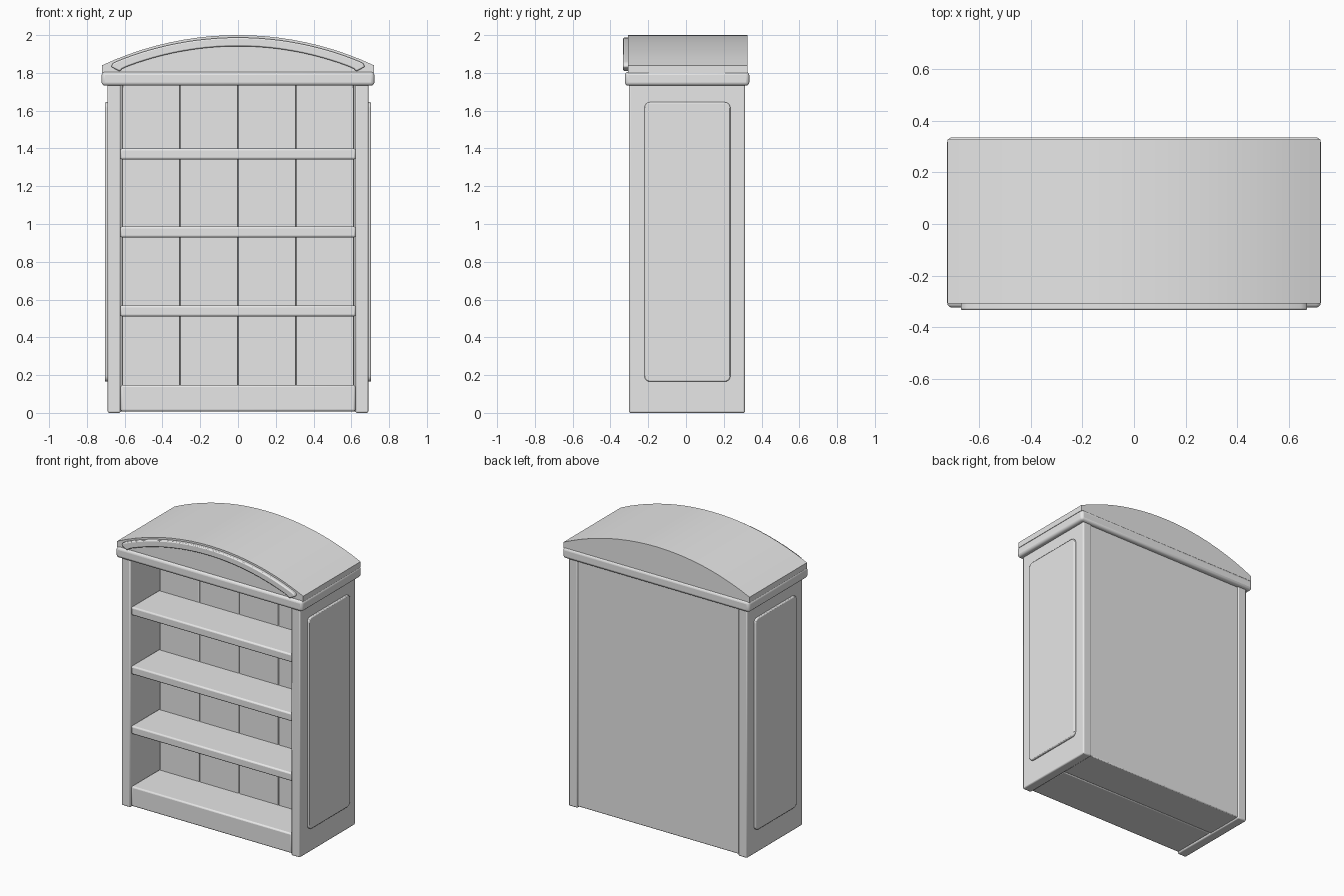
import bpy, bmesh, math

if "Cube" in bpy.data.objects:
    bpy.data.objects.remove(bpy.data.objects["Cube"])

wood = bpy.data.materials.new("light grey")
wood.diffuse_color = (0.8, 0.8, 0.8, 1)
wood.use_nodes = True
wood.node_tree.nodes["Principled BSDF"].inputs["Base Color"].default_value = wood.diffuse_color


def finish(bm, name, bevel=0.0, segs=2):
    """Turn a bmesh into a smooth-shaded object with optional rounded edges."""
    bmesh.ops.recalc_face_normals(bm, faces=bm.faces)
    me = bpy.data.meshes.new(name)
    bm.to_mesh(me)
    bm.free()
    ob = bpy.data.objects.new(name, me)
    bpy.context.collection.objects.link(ob)
    me.materials.append(wood)
    if bevel:
        mod = ob.modifiers.new("rounded_edges", "BEVEL")
        mod.width, mod.segments = bevel, segs
        mod.limit_method, mod.angle_limit = "ANGLE", math.radians(40)
    bpy.ops.object.select_all(action="DESELECT")
    ob.select_set(True)
    bpy.context.view_layer.objects.active = ob
    bpy.ops.object.shade_smooth_by_angle(angle=math.radians(35))
    return ob


def box(name, x, y, z, bevel=0.006, segs=2):
    """Box from (min, max) ranges on each axis."""
    bm = bmesh.new()
    bmesh.ops.create_cube(bm, size=1)
    for v in bm.verts:
        v.co = [r[0] if c < 0 else r[1] for c, r in zip(v.co, (x, y, z))]
    return finish(bm, name, bevel, segs)


def prism(name, profile, axis, lo, hi, bevel=0.0):
    """Extrude a 2D outline along x (outline is y, z) or y (outline is x, z)."""
    bm = bmesh.new()
    put = (lambda p, t: (t, *p)) if axis == "x" else (lambda p, t: (p[0], t, p[1]))
    face = bm.faces.new([bm.verts.new(put(p, lo)) for p in profile])
    ext = bmesh.ops.extrude_face_region(bm, geom=[face])
    i = 0 if axis == "x" else 1
    for g in ext["geom"]:
        if isinstance(g, bmesh.types.BMVert):
            g.co[i] = hi
    return finish(bm, name, bevel)


def arc(top, radius, half, n):
    """Shallow circular arc from +half to -half."""
    xs = [half - 2 * half * i / n for i in range(n + 1)]
    return [(x, top - radius + math.sqrt(radius ** 2 - x * x)) for x in xs]


# Rounded outline for the raised side panels
r, y0, y1, z0, z1 = 0.03, -0.22, 0.235, 0.165, 1.645
corners = [(y1 - r, z1 - r), (y0 + r, z1 - r), (y0 + r, z0 + r), (y1 - r, z0 + r)]
panel = [(cy + r * math.cos(a), cz + r * math.sin(a))
         for k, (cy, cz) in enumerate(corners)
         for a in [math.pi / 2 * (k + j / 4) for j in range(5)]]

# Side walls and their raised panels
for side, s in (("left", -1), ("right", 1)):
    box(side + "_side", sorted((s * 0.622, s * 0.69)), (-0.302, 0.312), (0, 1.74), 0.008)
    prism(side + "_side_panel", panel, "x", s * 0.68, s * 0.705, 0.006)

# Thick back and the plank lining in front of it
box("back_body", (-0.63, 0.63), (0.03, 0.303), (0.008, 1.74))
for i in range(4):
    x = -0.614 + 0.307 * i
    box(f"back_plank_{i + 1}", (x + 0.001, x + 0.306), (0.01, 0.05), (0.1, 1.74), 0.005)

# Base and shelves
box("base", (-0.622, 0.622), (-0.294, 0.03), (0.008, 0.147), 0.01)
for i, z in enumerate((0.511, 0.929, 1.342)):
    box(f"shelf_{i + 1}", (-0.624, 0.624), (-0.292, 0.03), (z, z + 0.058), 0.01)

# Cornice slab
box("cornice", (-0.722, 0.722), (-0.323, 0.335), (1.732, 1.806), 0.018, 3)

# Arched roof
prism("arched_roof", [(-0.72, 1.80), (0.72, 1.80)] + arc(2.0, 1.70, 0.72, 20),
      "y", -0.308, 0.326)

# Arched moulding on the front gable, with its ends turned down
outer = [(0.672, 1.832), (0.663, 1.85)] + arc(1.987, 1.70, 0.645, 24) + [(-0.663, 1.85), (-0.672, 1.832)]
inner = [(0.626, 1.808), (0.613, 1.822)] + arc(1.941, 1.66, 0.59, 24) + [(-0.613, 1.822), (-0.626, 1.808)]
prism("gable_moulding", outer + inner[::-1], "y", -0.333, -0.30, 0.007)
